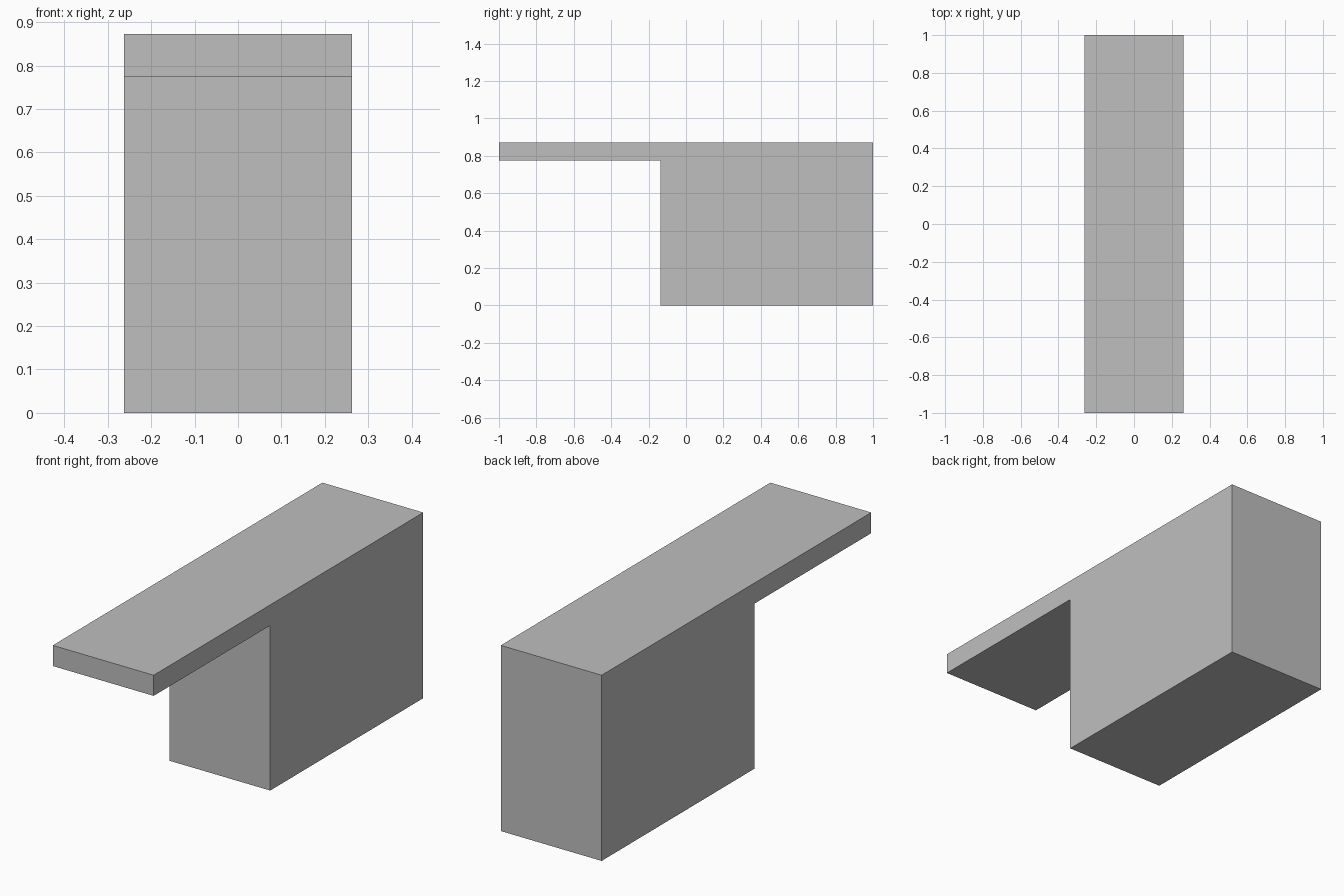
import bpy
import bmesh

# Remove the default cube
cube = bpy.data.objects.get("Cube")
if cube:
    bpy.data.objects.remove(cube, do_unlink=True)

# Plain grey material
GREY = (0.52, 0.52, 0.52, 1.0)
grey = bpy.data.materials.new("plain grey")
grey.use_nodes = True
grey.diffuse_color = GREY
grey.node_tree.nodes["Principled BSDF"].inputs["Base Color"].default_value = GREY

# Main dimensions
half_width = 0.262
front, back = -1.0, 1.0
block_front = -0.135
top, slab_bottom = 0.872, 0.775

# Side profile (y, z): thick block with a thin slab overhanging the front
profile = [(block_front, 0), (back, 0), (back, top),
           (front, top), (front, slab_bottom), (block_front, slab_bottom)]

# Extrude the profile across the width
bm = bmesh.new()
side = bm.faces.new([bm.verts.new((-half_width, y, z)) for y, z in profile])
result = bmesh.ops.extrude_face_region(bm, geom=[side], use_keep_orig=True)
moved = [v for v in result["geom"] if isinstance(v, bmesh.types.BMVert)]
bmesh.ops.translate(bm, verts=moved, vec=(2 * half_width, 0, 0))
bmesh.ops.recalc_face_normals(bm, faces=bm.faces)

mesh = bpy.data.meshes.new("overhanging_block")
bm.to_mesh(mesh)
bm.free()
mesh.materials.append(grey)
block = bpy.data.objects.new("overhanging_block", mesh)
bpy.context.collection.objects.link(block)
